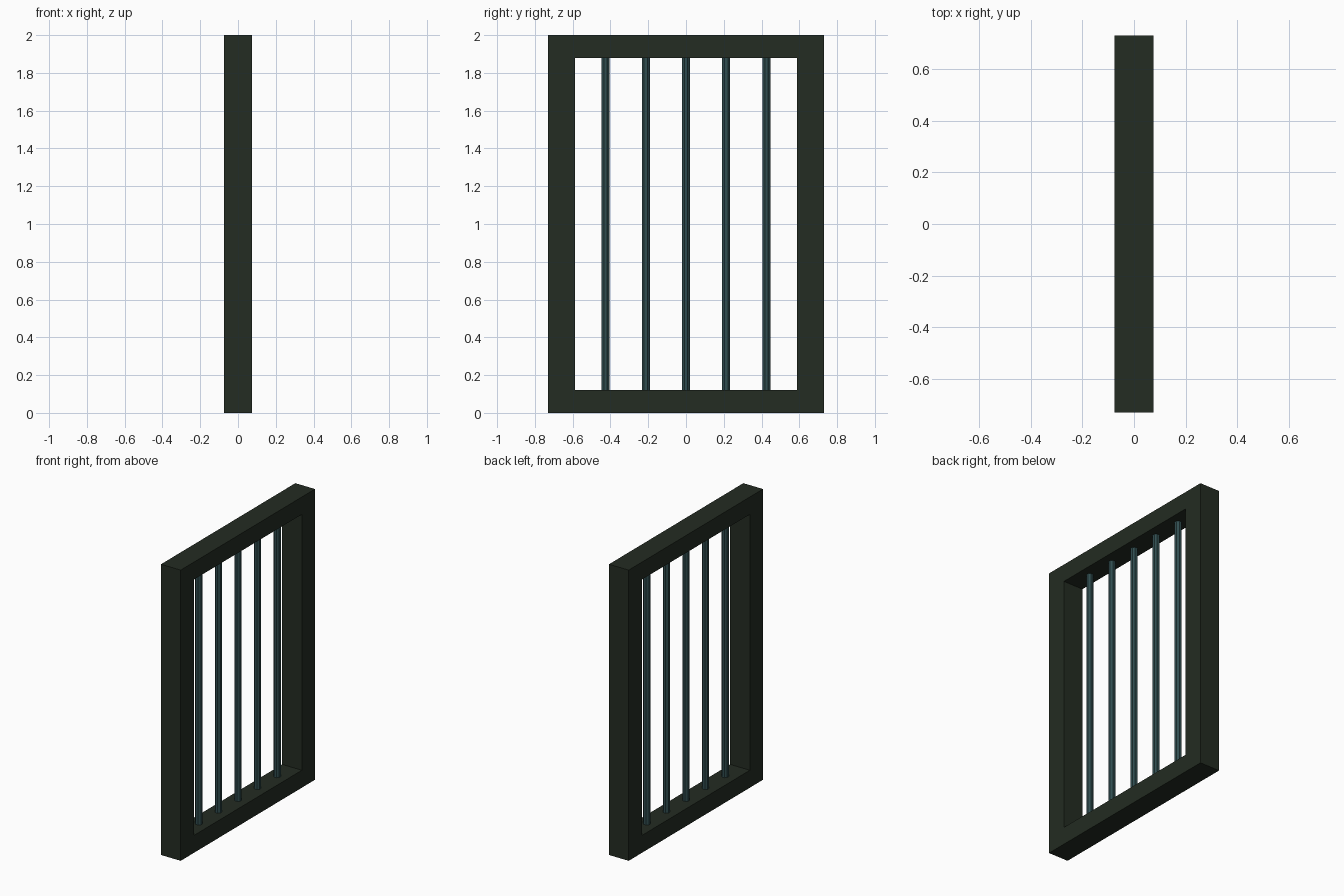
import bpy
import bmesh
import math

cube = bpy.data.objects.get("Cube")
if cube:
    bpy.data.objects.remove(cube, do_unlink=True)


def make_material(name, color):
    mat = bpy.data.materials.new(name)
    mat.use_nodes = True
    mat.diffuse_color = color
    mat.node_tree.nodes["Principled BSDF"].inputs["Base Color"].default_value = color
    return mat


def add_object(name, bm, mat):
    bmesh.ops.recalc_face_normals(bm, faces=bm.faces)
    mesh = bpy.data.meshes.new(name)
    bm.to_mesh(mesh)
    bm.free()
    mesh.materials.append(mat)
    obj = bpy.data.objects.new(name, mesh)
    bpy.context.collection.objects.link(obj)
    return obj


frame_mat = make_material("dark green frame", (0.017, 0.025, 0.016, 1))
bar_mat = make_material("dark teal metal", (0.030, 0.075, 0.080, 1))

DEPTH, HALF_W, HEIGHT = 0.15, 0.73, 2.0
OPEN_W, RAIL = 0.587, 0.12

# Window frame: one seamless rectangular ring, extruded through its depth
bm = bmesh.new()


def rectangle(half_w, low, high):
    return [bm.verts.new((-DEPTH / 2, y, z)) for y, z in
            ((-half_w, low), (half_w, low), (half_w, high), (-half_w, high))]


outer = rectangle(HALF_W, 0, HEIGHT)
inner = rectangle(OPEN_W, RAIL, HEIGHT - RAIL)
ring = [bm.faces.new((outer[i], outer[(i + 1) % 4], inner[(i + 1) % 4], inner[i]))
        for i in range(4)]
extruded = bmesh.ops.extrude_face_region(bm, geom=ring, use_keep_orig=True)
moved = [g for g in extruded["geom"] if isinstance(g, bmesh.types.BMVert)]
bmesh.ops.translate(bm, verts=moved, vec=(DEPTH, 0, 0))
add_object("window_frame", bm, frame_mat)

# Five upright bars, set between the bottom and top rails
for i in range(5):
    bm = bmesh.new()
    bmesh.ops.create_cone(bm, cap_ends=True, segments=8, radius1=0.023,
                          radius2=0.023, depth=HEIGHT - 2 * RAIL + 0.02)
    bar = add_object(f"bar_{i + 1}", bm, bar_mat)
    bar.location = (0, (i - 2) * 0.213, HEIGHT / 2)
    bar.rotation_euler.z = math.pi / 8
